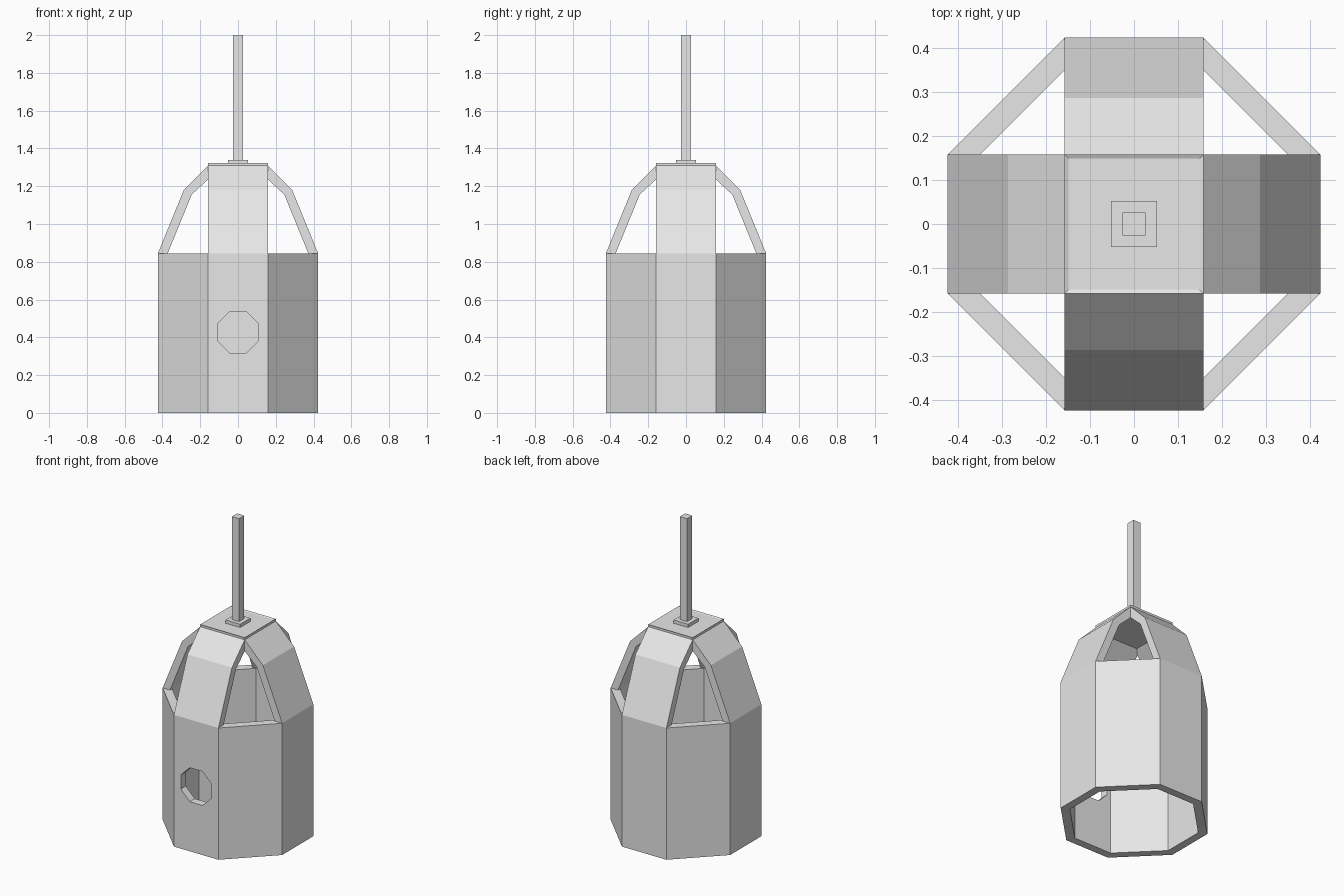
import bpy, bmesh, math
from mathutils import Matrix

if "Cube" in bpy.data.objects:
    bpy.data.objects.remove(bpy.data.objects["Cube"])

grey = bpy.data.materials.new("light_grey")
grey.diffuse_color = (0.8, 0.8, 0.8, 1)
grey.use_nodes = True
grey.node_tree.nodes["Principled BSDF"].inputs["Base Color"].default_value = grey.diffuse_color


def finish(name, bm):
    bmesh.ops.recalc_face_normals(bm, faces=bm.faces[:])
    me = bpy.data.meshes.new(name)
    bm.to_mesh(me)
    bm.free()
    ob = bpy.data.objects.new(name, me)
    bpy.context.collection.objects.link(ob)
    me.materials.append(grey)
    return ob


def box(name, half, z0, z1):
    bm = bmesh.new()
    m = Matrix.Translation((0, 0, (z0 + z1) / 2)) @ Matrix.Diagonal((2 * half, 2 * half, z1 - z0, 1))
    bmesh.ops.create_cube(bm, size=1, matrix=m)
    return finish(name, bm)


def octagon(a, b):
    # a = distance to the flat side, b = half width of that side
    return [(a, -b), (a, b), (b, a), (-b, a), (-a, b), (-a, -b), (-b, -a), (b, -a)]


# Hollow octagonal body, open at both ends
W, R, H = 0.158, 0.424, 0.845
bm = bmesh.new()
rings = [[bm.verts.new((x, y, z)) for x, y in octagon(a, b)]
         for a, b, z in ((R, W, 0), (R, W, H), (0.373, 0.135, H), (0.373, 0.135, 0))]
for k in range(4):
    lo, hi = rings[k], rings[(k + 1) % 4]
    for i in range(8):
        j = (i + 1) % 8
        bm.faces.new((lo[i], lo[j], hi[j], hi[i]))
body = finish("body_shell", bm)

# Octagonal entrance hole through the front wall
bm = bmesh.new()
r = 0.109 / math.cos(math.pi / 8)
m = (Matrix.Translation((0, -0.4, 0.427)) @ Matrix.Rotation(math.pi / 2, 4, 'X')
     @ Matrix.Rotation(math.pi / 8, 4, 'Z'))
bmesh.ops.create_cone(bm, cap_ends=True, segments=8, radius1=r, radius2=r, depth=0.2, matrix=m)
cutter = finish("hole_cutter", bm)
cutter.hide_render = True
cutter.hide_set(True)
mod = body.modifiers.new("entrance_hole", 'BOOLEAN')
mod.operation = 'DIFFERENCE'
mod.solver = 'EXACT'
mod.object = cutter

# Four bent roof straps rising from the body to the cap
profile = [(R, H), (0.287, 1.18), (W, 1.309), (0.13, 1.262), (0.245, 1.156), (0.372, H)]
for n, side in enumerate(("right", "back", "left", "front")):
    bm = bmesh.new()
    a = [bm.verts.new((x, -W, z)) for x, z in profile]
    b = [bm.verts.new((x, W, z)) for x, z in profile]
    for i in range(6):
        j = (i + 1) % 6
        bm.faces.new((a[i], a[j], b[j], b[i]))
    for v in (a, b):
        bm.faces.new((v[0], v[1], v[4], v[5]))
        bm.faces.new((v[1], v[2], v[3], v[4]))
    bm.transform(Matrix.Rotation(n * math.pi / 2, 4, 'Z'))
    finish("roof_strap_" + side, bm)

# Cap slab and thin top plate with a narrow raised rim
box("cap_slab", W - 0.001, 1.262, 1.307)
plate = box("top_plate", W, 1.309, 1.323)
bm = bmesh.new()
bm.from_mesh(plate.data)
top = [f for f in bm.faces if f.normal.z > 0.9]
bmesh.ops.inset_region(bm, faces=top, thickness=0.012)
bmesh.ops.translate(bm, vec=(0, 0, -0.004), verts=top[0].verts[:])
bm.to_mesh(plate.data)
bm.free()

# Hanging rod and its square foot
box("rod_foot", 0.052, 1.318, 1.34)
box("hanging_rod", 0.026, 1.339, 2.0)
